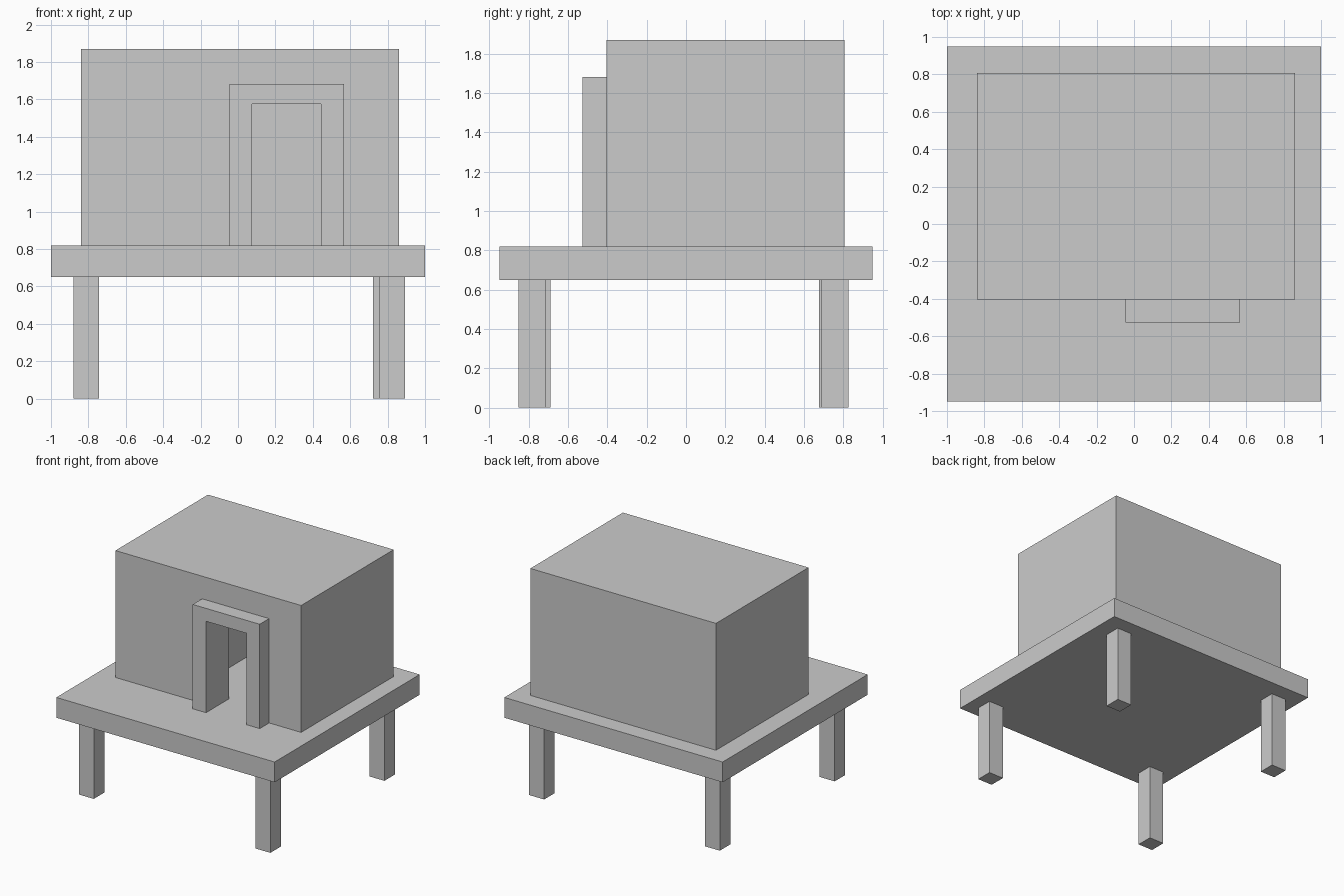
import bpy
import bmesh

if "Cube" in bpy.data.objects:
    bpy.data.objects.remove(bpy.data.objects["Cube"])


def prism(name, outline, y0, y1):
    """Extrude an (x, z) outline along y."""
    bm = bmesh.new()
    face = bm.faces.new([bm.verts.new((x, y0, z)) for x, z in outline])
    side = bmesh.ops.extrude_face_region(bm, geom=[face])["geom"]
    moved = [v for v in side if isinstance(v, bmesh.types.BMVert)]
    bmesh.ops.translate(bm, verts=moved, vec=(0, y1 - y0, 0))
    bmesh.ops.recalc_face_normals(bm, faces=bm.faces)
    mesh = bpy.data.meshes.new(name)
    bm.to_mesh(mesh)
    bm.free()
    obj = bpy.data.objects.new(name, mesh)
    bpy.context.collection.objects.link(obj)
    return obj


def box(name, x0, x1, y0, y1, z0, z1):
    return prism(name, [(x0, z0), (x1, z0), (x1, z1), (x0, z1)], y0, y1)


DECK_BOTTOM, DECK_TOP = 0.65, 0.818
DOOR_L, DOOR_R, DOOR_TOP = 0.076, 0.445, 1.575
WALL_FRONT, WALL_BACK = -0.404, 0.807

# Raised deck
box("deck", -1, 1, -0.949, 0.949, DECK_BOTTOM, DECK_TOP)

# Stilts, slightly uneven in position
LEG = 0.138
legs = {
    "front_left_leg": (-0.88, -0.827),
    "front_right_leg": (0.755, -0.852),
    "back_left_leg": (-0.88, 0.676),
    "back_right_leg": (0.722, 0.687),
}
for name, (x, y) in legs.items():
    box(name, x, x + LEG, y, y + LEG, 0, DECK_BOTTOM)

# House block, hollowed by a room and a doorway
house = box("house", -0.84, 0.861, WALL_FRONT, WALL_BACK, DECK_TOP, 1.869)
cutters = [
    box("room_cutter", -0.24, 0.70, -0.227, 0.627, 0.7, 1.69),
    box("doorway_cutter", DOOR_L, DOOR_R, -0.6, 0.0, 0.7, DOOR_TOP),
]
for cutter in cutters:
    cutter.hide_render = True
    cutter.display_type = 'WIRE'
    mod = house.modifiers.new(cutter.name, 'BOOLEAN')
    mod.operation = 'DIFFERENCE'
    mod.solver = 'EXACT'
    mod.object = cutter

# Door surround standing proud of the front wall
prism("door_frame", [
    (-0.046, DECK_TOP), (DOOR_L, DECK_TOP), (DOOR_L, DOOR_TOP),
    (DOOR_R, DOOR_TOP), (DOOR_R, DECK_TOP), (0.568, DECK_TOP),
    (0.568, 1.682), (-0.046, 1.682),
], -0.527, WALL_FRONT)
